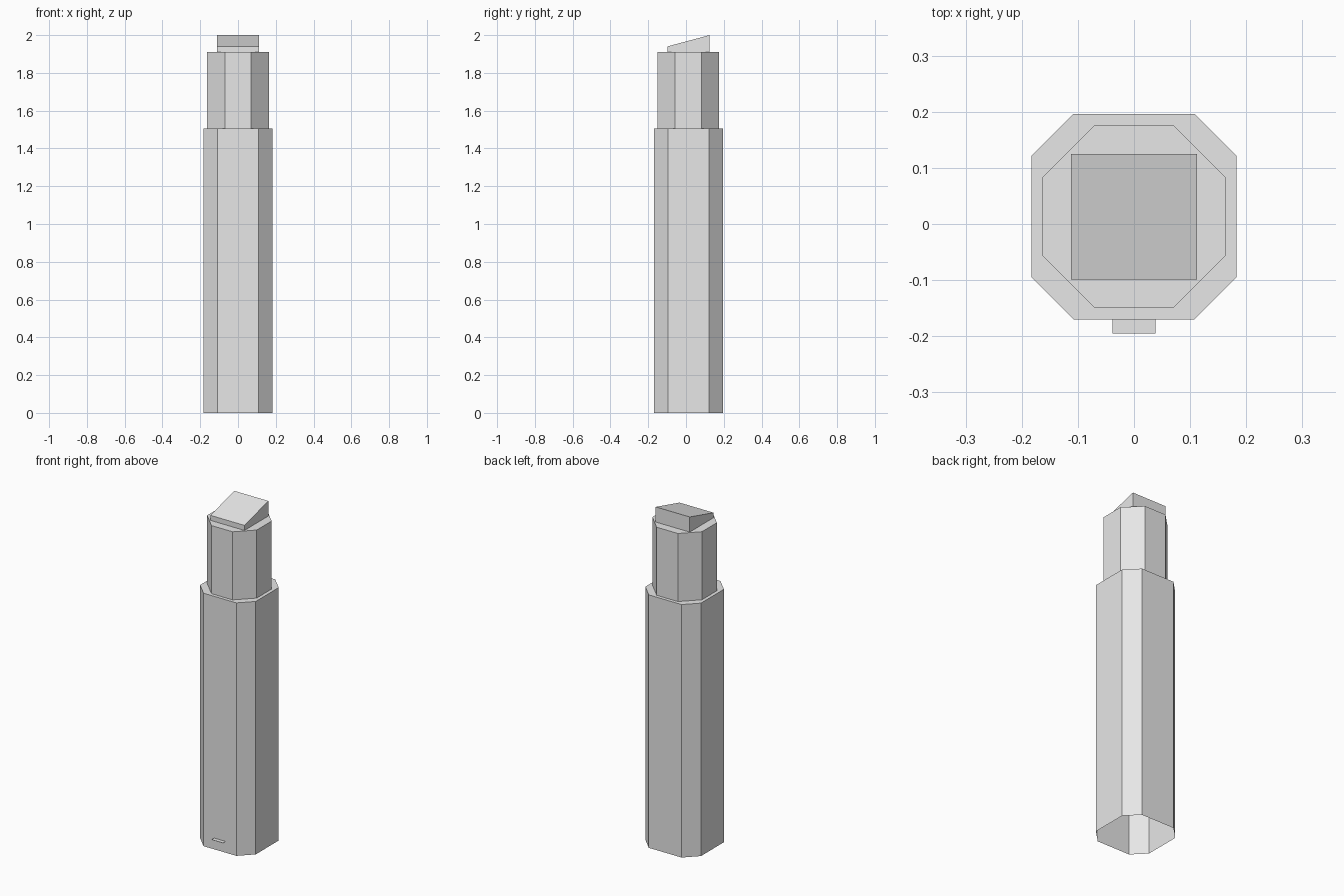
import bpy
import bmesh

cube = bpy.data.objects.get("Cube")
if cube:
    bpy.data.objects.remove(cube, do_unlink=True)

grey = bpy.data.materials.new("light_grey")
grey.use_nodes = True
COLOUR = (0.8, 0.8, 0.8, 1)
grey.diffuse_color = COLOUR
grey.node_tree.nodes["Principled BSDF"].inputs["Base Color"].default_value = COLOUR

CENTRE_Y = 0.013


def finish(name, bm):
    mesh = bpy.data.meshes.new(name)
    bm.to_mesh(mesh)
    bm.free()
    mesh.materials.append(grey)
    obj = bpy.data.objects.new(name, mesh)
    bpy.context.collection.objects.link(obj)
    return obj


def open_prism(name, outline, z0, top_z):
    """Walls and a top over a counter-clockwise outline, open underneath."""
    bm = bmesh.new()
    low = [bm.verts.new((x, y + CENTRE_Y, z0)) for x, y in outline]
    high = [bm.verts.new((x, y + CENTRE_Y, top_z(y))) for x, y in outline]
    for i in range(len(outline)):
        j = (i + 1) % len(outline)
        bm.faces.new((low[i], low[j], high[j], high[i]))
    bm.faces.new(high)
    return finish(name, bm)


def octagon(half, flat):
    """Square with cut corners; flat is half the length of each main side."""
    points = []
    x, y, u, v = half, -flat, half, flat
    for _ in range(4):
        points += [(x, y), (u, v)]
        x, y, u, v = -y, x, -v, u
    return points


# Stepped eight-sided shaft
open_prism("lower_shaft", octagon(0.183, 0.108), 0, lambda y: 1.505)
open_prism("upper_shaft", octagon(0.163, 0.07), 1.505, lambda y: 1.91)

# Square cap with a roof sloping down to the front
c = 0.112
open_prism("sloped_cap", [(c, -c), (c, c), (-c, c), (-c, -c)], 1.91,
           lambda y: 2.0 if y > 0 else 1.94)

# Thin ledge at the foot of the front
bm = bmesh.new()
bm.faces.new([bm.verts.new((x, y, 0.067)) for x, y in
              ((-0.038, -0.195), (0.038, -0.195), (0.038, -0.17), (-0.038, -0.17))])
finish("front_ledge", bm)
